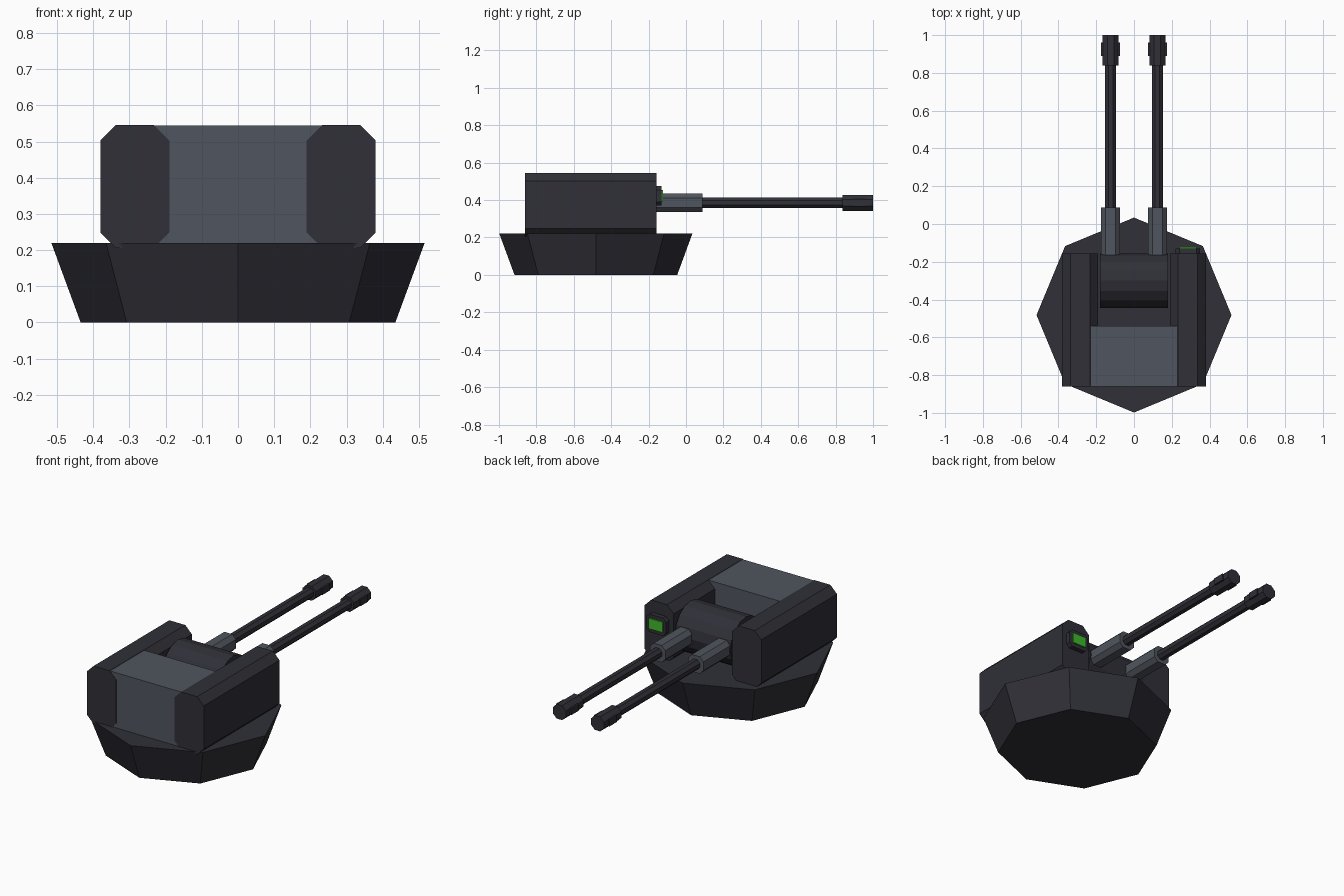
import bpy, bmesh, math

if "Cube" in bpy.data.objects:
    bpy.data.objects.remove(bpy.data.objects["Cube"])


def material(name, rgb):
    m = bpy.data.materials.new(name)
    m.diffuse_color = (*rgb, 1)
    m.use_nodes = True
    m.node_tree.nodes["Principled BSDF"].inputs["Base Color"].default_value = m.diffuse_color
    return m


DARK = material("dark gunmetal", (0.029, 0.029, 0.039))
GREY = material("slate grey", (0.080, 0.091, 0.112))
GREEN = material("signal green", (0.051, 0.47, 0.025))


def loft(name, rings, mat):
    """Closed solid through rings of 3D points."""
    bm = bmesh.new()
    rows = [[bm.verts.new(p) for p in ring] for ring in rings]
    n = len(rows[0])
    for a, b in zip(rows, rows[1:]):
        for i in range(n):
            bm.faces.new((a[i], a[(i + 1) % n], b[(i + 1) % n], b[i]))
    bm.faces.new(rows[0])
    bm.faces.new(rows[-1])
    bmesh.ops.recalc_face_normals(bm, faces=bm.faces)
    me = bpy.data.meshes.new(name)
    bm.to_mesh(me)
    bm.free()
    me.materials.append(mat)
    ob = bpy.data.objects.new(name, me)
    bpy.context.collection.objects.link(ob)
    return ob


def along_y(name, pts, y0, y1, mat):
    return loft(name, [[(x, y, z) for x, z in pts] for y in (y0, y1)], mat)


def chamfered(x0, x1, z0, z1, c):
    return [(x0 + c, z0), (x1 - c, z0), (x1, z0 + c), (x1, z1 - c),
            (x1 - c, z1), (x0 + c, z1), (x0, z1 - c), (x0, z0 + c)]


def rect(x0, x1, z0, z1):
    return [(x0, z0), (x1, z0), (x1, z1), (x0, z1)]


def circle(cx, cy, r, n, start=0.0):
    return [(cx + r * math.cos(start + math.tau * i / n),
             cy + r * math.sin(start + math.tau * i / n)) for i in range(n)]


# Flared octagonal base
loft("base", [[(x, y, z) for x, y in circle(0, -0.482, r, 8)]
              for r, z in ((0.435, 0), (0.516, 0.22))], DARK)

# Rear block joining the two side pods
along_y("rear_block", rect(-0.25, 0.25, 0.21, 0.5445), -0.859, -0.54, GREY)

# Elevation drum between the pods
loft("elevation_drum", [[(x, y, z) for y, z in circle(-0.30, 0.385, 0.145, 16)]
                        for x in (-0.18, 0.18)], DARK)

# Mirrored pods and guns
OCT = math.pi / 8
for side, s in (("left", -1), ("right", 1)):
    pod = [(s * x, z) for x, z in chamfered(0.19, 0.38, 0.205, 0.546, 0.043)]
    along_y(side + "_pod", pod, -0.861, -0.157, DARK)
    cx, cz = s * 0.124, 0.385
    along_y(side + "_barrel_sleeve",
            chamfered(cx - 0.05, cx + 0.05, cz - 0.05, cz + 0.05, 0.024),
            -0.25, 0.087, GREY)
    along_y(side + "_barrel", circle(cx, cz, 0.031, 8, OCT), 0.05, 0.90, DARK)
    along_y(side + "_muzzle", circle(cx, cz, 0.046, 8, OCT), 0.838, 1.0, DARK)
    along_y(side + "_muzzle_vent",
            rect(cx - 0.05, cx + 0.05, cz - 0.02, cz + 0.02), 0.89, 0.96, DARK)

# Sensor on the right pod
along_y("sensor_housing", chamfered(0.22, 0.35, 0.37, 0.475, 0.02),
        -0.17, -0.13, DARK)
along_y("sensor_light", rect(0.24, 0.33, 0.392, 0.453), -0.131, -0.123, GREEN)
